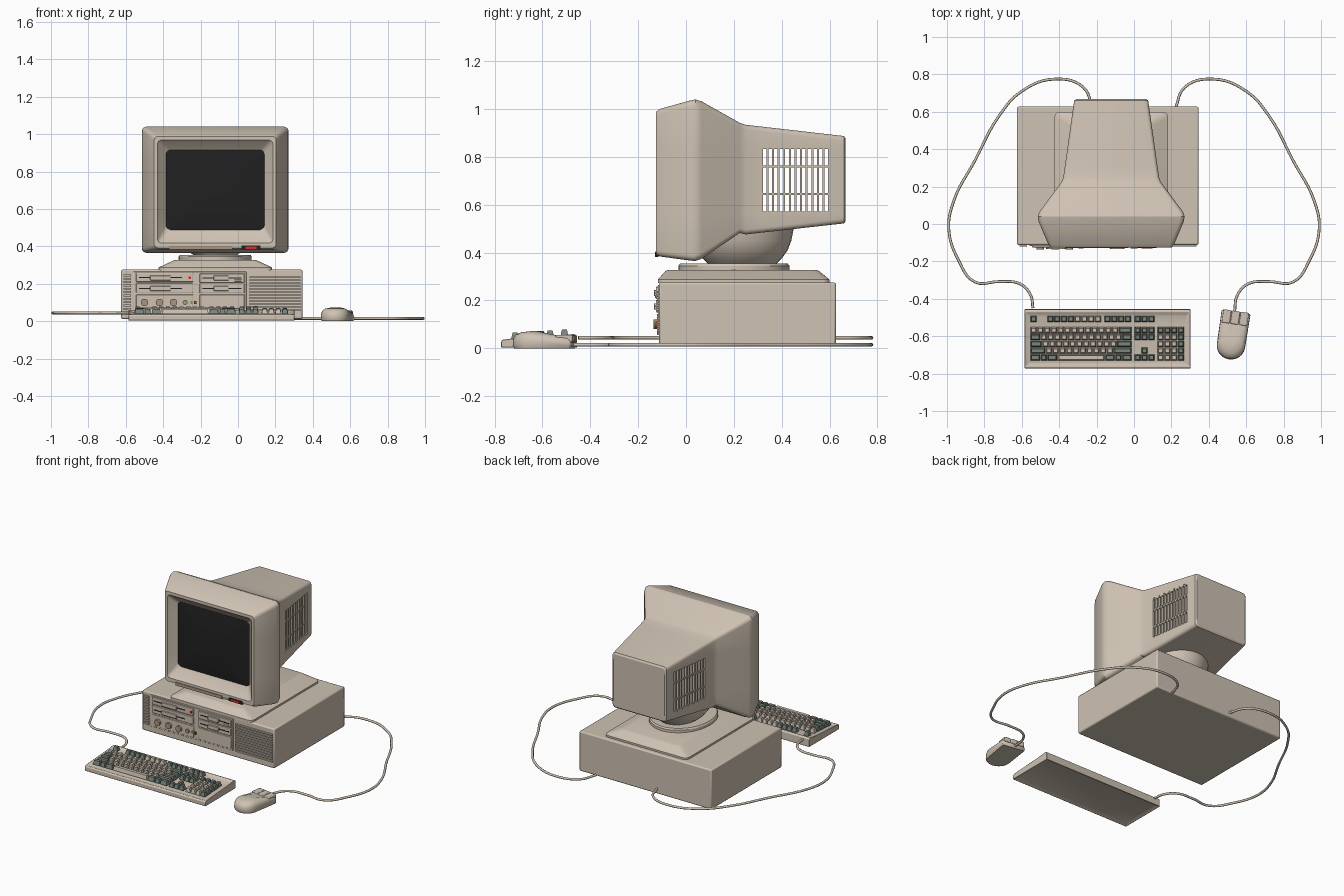
import bpy, bmesh, math
from mathutils import Vector, Matrix

if "Cube" in bpy.data.objects:
    bpy.data.objects.remove(bpy.data.objects["Cube"])


def mat(name, r, g, b):
    m = bpy.data.materials.new(name)
    m.diffuse_color = (r, g, b, 1)
    m.use_nodes = True
    m.node_tree.nodes["Principled BSDF"].inputs["Base Color"].default_value = m.diffuse_color
    return m


BEIGE = mat("beige", .62, .54, .45)
DARK = mat("dark", .015, .015, .016)
GREEN_GREY = mat("green_grey", .2, .24, .21)
BROWN = mat("brown", .42, .3, .2)
RED = mat("red", .7, .03, .02)
GREEN = mat("green", .05, .5, .08)
CX = -0.122  # monitor centre line


def finish(name, bm, material, bevel=0, angle=32):
    bmesh.ops.recalc_face_normals(bm, faces=bm.faces)
    me = bpy.data.meshes.new(name)
    bm.to_mesh(me)
    bm.free()
    me.shade_smooth()
    me.set_sharp_from_angle(angle=math.radians(angle))
    me.materials.append(material)
    ob = bpy.data.objects.new(name, me)
    bpy.context.collection.objects.link(ob)
    if bevel:
        b = ob.modifiers.new("bevel", 'BEVEL')
        b.width, b.segments = bevel, 2
    return ob


def add_loft(bm, rings):
    vs = [[bm.verts.new(p) for p in ring] for ring in rings]
    n = len(rings[0])
    for a, b in zip(vs, vs[1:]):
        for i in range(n):
            bm.faces.new((a[i], a[(i + 1) % n], b[(i + 1) % n], b[i]))
    bm.faces.new(vs[0])
    bm.faces.new(vs[-1])


def loft(name, rings, material=BEIGE, **kw):
    bm = bmesh.new()
    add_loft(bm, rings)
    return finish(name, bm, material, **kw)


def boxes(name, items, material=BEIGE, taper=1, **kw):
    """items: (x0, x1, y0, y1, z0, z1); taper shrinks the top"""
    bm = bmesh.new()
    for x0, x1, y0, y1, z0, z1 in items:
        t = min(x1 - x0, y1 - y0) * (1 - taper) / 2
        add_loft(bm, [[(x0 + d, y0 + d, z), (x1 - d, y0 + d, z), (x1 - d, y1 - d, z), (x0 + d, y1 - d, z)]
                      for z, d in ((z0, 0), (z1, t))])
    return finish(name, bm, material, **kw)


def rounded(x0, x1, y0, y1, r, seg=4):
    pts = []
    for k, (cx, cy) in enumerate(((x1 - r, y1 - r), (x0 + r, y1 - r), (x0 + r, y0 + r), (x1 - r, y0 + r))):
        for i in range(seg + 1):
            a = math.pi / 2 * (k + i / seg)
            pts.append((cx + r * math.cos(a), cy + r * math.sin(a)))
    return pts


def front_ring(y, hw, z0, z1, r):
    return [(x, y, z) for x, z in rounded(CX - hw, CX + hw, z0, z1, r)]


def flat_ring(x0, x1, y0, y1, z, r):
    return [(x, y, z) for x, y in rounded(x0, x1, y0, y1, r)]


def discs(name, items, material):
    """items: (x, z, radius, y_back, y_front)"""
    bm = bmesh.new()
    for x, z, r, yb, yf in items:
        c = [(x + r * math.cos(i * math.pi / 8), z + r * math.sin(i * math.pi / 8)) for i in range(16)]
        add_loft(bm, [[(px, y, pz) for px, pz in c] for y in (yb, yf)])
    return finish(name, bm, material)


# monitor shell: lofted from rear to front, then into the screen recess
bm = bmesh.new()
add_loft(bm, [front_ring(*a) for a in (
    (.667, .188, .532, .876, .015), (.66, .198, .522, .887, .02), (.25, .256, .476, .934, .02),
    (.225, .265, .482, .942, .02), (.065, .384, .374, 1.032, .025), (.04, .392, .365, 1.04, .025),
    (.015, .389, .367, 1.035, .025), (-.11, .336, .384, 1.0, .022), (-.125, .326, .392, .988, .02),
    (-.125, .308, .418, .968, .02), (-.117, .302, .424, .962, .02), (-.078, .263, .488, .916, .025))])
# side window openings
Y0, Y1, Z0, Z1 = .315, .6, .565, .84
for co, no in (((0, Y0, 0), (0, 1, 0)), ((0, Y1, 0), (0, 1, 0)), ((0, 0, Z0), (0, 0, 1)), ((0, 0, Z1), (0, 0, 1))):
    bmesh.ops.bisect_plane(bm, geom=bm.verts[:] + bm.edges[:] + bm.faces[:], plane_co=co, plane_no=no)
bm.normal_update()
gone = []
for f in bm.faces:
    c = f.calc_center_median()
    if abs(f.normal.x) > .5 and Y0 < c.y < Y1 and Z0 < c.z < Z1:
        gone.append(f)
bmesh.ops.delete(bm, geom=gone, context='FACES')
finish("monitor_shell", bm, BEIGE, angle=25)

# ventilation bars on both sides, following the taper
bm = bmesh.new()
for s in (-1, 1):
    def wall(y, off):
        return CX + s * (.256 - (y - .25) / .41 * .058 - off)

    def bar(ya, yb, za, zb):
        add_loft(bm, [[(wall(y, o), y, z) for y, o in ((ya, .002), (yb, .002), (yb, .018), (ya, .018))] for z in (za, zb)])
    for i in range(13):
        y = Y0 + .002 + i * (Y1 - Y0 - .004) / 12
        bar(y - .004, y + .004, Z0, Z1)
    for z in (Z0 + .003, .645, .76, Z1 - .003):
        bar(Y0, Y1, z - .004, z + .004)
finish("vent_bars", bm, BEIGE)

# bulged screen
rings = []
for s in (1, .85, .65, .4, .15):
    rings.append(front_ring(-.079 - .016 * (1 - s * s), .263 * s, .702 - .214 * s, .702 + .214 * s, .025 * s))
loft("screen", rings, DARK)
boxes("control_flap", [(-.37, -.03, -.129, -.115, .382, .402)], BROWN)
boxes("power_button", [(.04, .1, -.13, -.115, .387, .4)], RED)
boxes("power_button_surround", [(.02, .12, -.127, -.115, .382, .405)], DARK)

# swivel stand: bowl, oval disc, sloped plinth
bowl = []
for z, rx, ry in ((.35, .112, .14), (.375, .145, .165), (.41, .172, .19), (.45, .188, .205), (.5, .195, .215)):
    bowl.append([(CX + rx * math.cos(t * math.pi / 16), .235 + ry * math.sin(t * math.pi / 16), z) for t in range(32)])
loft("swivel_bowl", bowl)
loft("swivel_disc", [[(CX + .195 * k * math.cos(t * math.pi / 20), .2 + .232 * k * math.sin(t * math.pi / 20), z)
                      for t in range(40)] for z, k in ((.32, 1), (.345, 1), (.354, .97))])
loft("stand_plinth", [flat_ring(*a) for a in (
    (-.425, .183, -.118, .6, .272, .03), (-.425, .183, -.118, .6, .287, .03),
    (-.345, .103, -.085, .555, .324, .03), (-.335, .093, -.075, .545, .328, .03))])

# computer case
boxes("case_body", [(-.625, .345, -.112, .627, .012, .275)], bevel=.008)
boxes("left_louvres", [(-.612, -.572, -.121, -.11, .06 + i * .018, .07 + i * .018) for i in range(11)])
boxes("right_louvres", [(.062, .335, -.121, -.11, .055 + i * .016, .064 + i * .016) for i in range(12)])

# drive panel
boxes("drive_panel", [(-.56, .045, -.118, -.11, .055, .265)], bevel=.003)
boxes("drive_fronts", [(-.545, -.24, -.125, -.11, .21, .258), (-.545, -.24, -.125, -.11, .152, .203),
                       (-.205, .035, -.125, -.11, .205, .255), (-.205, .035, -.125, -.11, .15, .2),
                       (-.545, -.24, -.122, -.11, .065, .142), (-.205, .035, -.122, -.11, .065, .142)], bevel=.003)
boxes("drive_slots", [(-.53, -.3, -.1265, -.12, .23, .236), (-.53, -.3, -.1265, -.12, .172, .178),
                      (-.19, .02, -.1265, -.12, .228, .234), (-.19, .02, -.1265, -.12, .172, .178)], DARK)
boxes("drive_levers", [(-.47, -.36, -.134, -.12, .218, .244), (-.47, -.36, -.134, -.12, .162, .187),
                       (-.13, -.05, -.134, -.12, .218, .244), (-.13, -.05, -.134, -.12, .162, .187),
                       (-.02, .02, -.13, -.12, .21, .222)], bevel=.003)
discs("knobs", [(-.5, .1, .02, -.12, -.136), (-.42, .1, .02, -.12, -.136), (-.345, .1, .02, -.12, -.136),
                (-.283, .1, .013, -.12, -.132)], BROWN)
boxes("red_lights", [(-.265, -.25, -.128, -.12, .225, .24), (-.235, -.222, -.127, -.115, .092, .108)], RED)
boxes("green_light", [(-.255, -.243, -.127, -.115, .092, .108)], GREEN)

# keyboard body: side profile swept across, recessed underneath
prof = ((-.772, 0), (-.772, .027), (-.765, .034), (-.735, .038), (-.54, .05), (-.47, .058), (-.457, .052), (-.455, .0))
bm = bmesh.new()
add_loft(bm, [[(x, y, z + .003) for y, z in prof] for x in (-.585, .302)])
bm.normal_update()
under = [f for f in bm.faces if abs(f.normal.z) > .99]
bmesh.ops.recalc_face_normals(bm, faces=bm.faces)
bmesh.ops.inset_region(bm, faces=under, thickness=.03, depth=-.01)
finish("keyboard_body", bm, BEIGE, bevel=.003)

# keys
U = .0363
light, dark = [], []


def key(x, y, w, is_dark):
    z = .042 + (y + .735) * .062
    (dark if is_dark else light).append((x + .002, x + w - .002, y - U / 2 + .002, y + U / 2 - .002, z - .004, z + .022))


ROWY = [-.568 - i * .0365 for i in range(5)]
MAIN = ([1] * 13 + [2], [1.5] + [1] * 12 + [1.5], [1.75] + [1] * 11 + [2.25],
        [2.25] + [1] * 10 + [2.75], [1.5, 1, 1.5, 7, 1.5, 1, 1.5])
for y, row in zip(ROWY, MAIN):
    x = -.555
    for i, w in enumerate(row):
        key(x, y, w * U, w not in (1, 7) or (len(row) == 7 and w == 1))
        x += w * U
for x, n in ((-.555, 1), (-.465, 4), (-.32, 4), (-.16, 4), (.002, 3)):
    for i in range(n):
        key(x + i * U, -.508, U, x != -.32)
for r, cols in ((0, (0, 1, 2)), (1, (0, 1, 2)), (3, (1,)), (4, (0, 1, 2))):
    for c in cols:
        key(.002 + c * U, ROWY[r], U, True)
for r in range(5):
    for c in range(4):
        key(.124 + c * U, ROWY[r], U, c == 3 or r == 0)
boxes("light_keys", light, taper=.65)
boxes("dark_keys", dark, GREEN_GREY, taper=.65)

# mouse: rounded rear, flat front, domed top
plan = [(-.078, .12), (-.07, .128), (.07, .128), (.078, .12), (.076, -.06)]
plan += [(.075 * math.cos(a * math.pi / 12), -.06 - .07 * math.sin(a * math.pi / 12)) for a in range(1, 12)]
plan += [(-.076, -.06)]
M = Matrix.Translation((.527, -.595, 0)) @ Matrix.Rotation(-.15, 4, 'Z')
rings = [[M @ Vector((x * k, y * k, z * (1 - max(0, y) * 2.2))) for x, y in plan]
         for z, k in ((0, .95), (.012, 1), (.04, .98), (.057, .9), (.067, .72), (.072, .4))]
loft("mouse_body", rings, angle=45)
buttons = boxes("mouse_buttons", [(-.069 + i * .047, -.025 + i * .047, .06, .131, .025, .056) for i in range(3)], bevel=.005)
buttons.matrix_world = M


# cables, mirrored left and right
def cable(name, pts, side, z):
    cu = bpy.data.curves.new(name, 'CURVE')
    cu.dimensions = '3D'
    cu.bevel_depth, cu.bevel_resolution, cu.resolution_u, cu.use_fill_caps = .0075, 2, 6, True
    sp = cu.splines.new('BEZIER')
    sp.bezier_points.add(len(pts) - 1)
    for p, (x, y) in zip(sp.bezier_points, pts):
        p.co = (side * x, y, z)
        p.handle_left_type = p.handle_right_type = 'AUTO'
    cu.materials.append(BEIGE)
    bpy.context.collection.objects.link(bpy.data.objects.new(name, cu))


path = [(.54, -.45), (.553, -.38), (.61, -.32), (.72, -.308), (.85, -.31), (.94, -.19), (.99, -.03), (.965, .12),
        (.85, .34), (.72, .58), (.6, .71), (.42, .775), (.27, .73), (.222, .62)]
cable("mouse_cable", [(.537, -.475)] + path[1:], 1, .015)
cable("keyboard_cable", path[:1] + path[1:], -1, .044)
